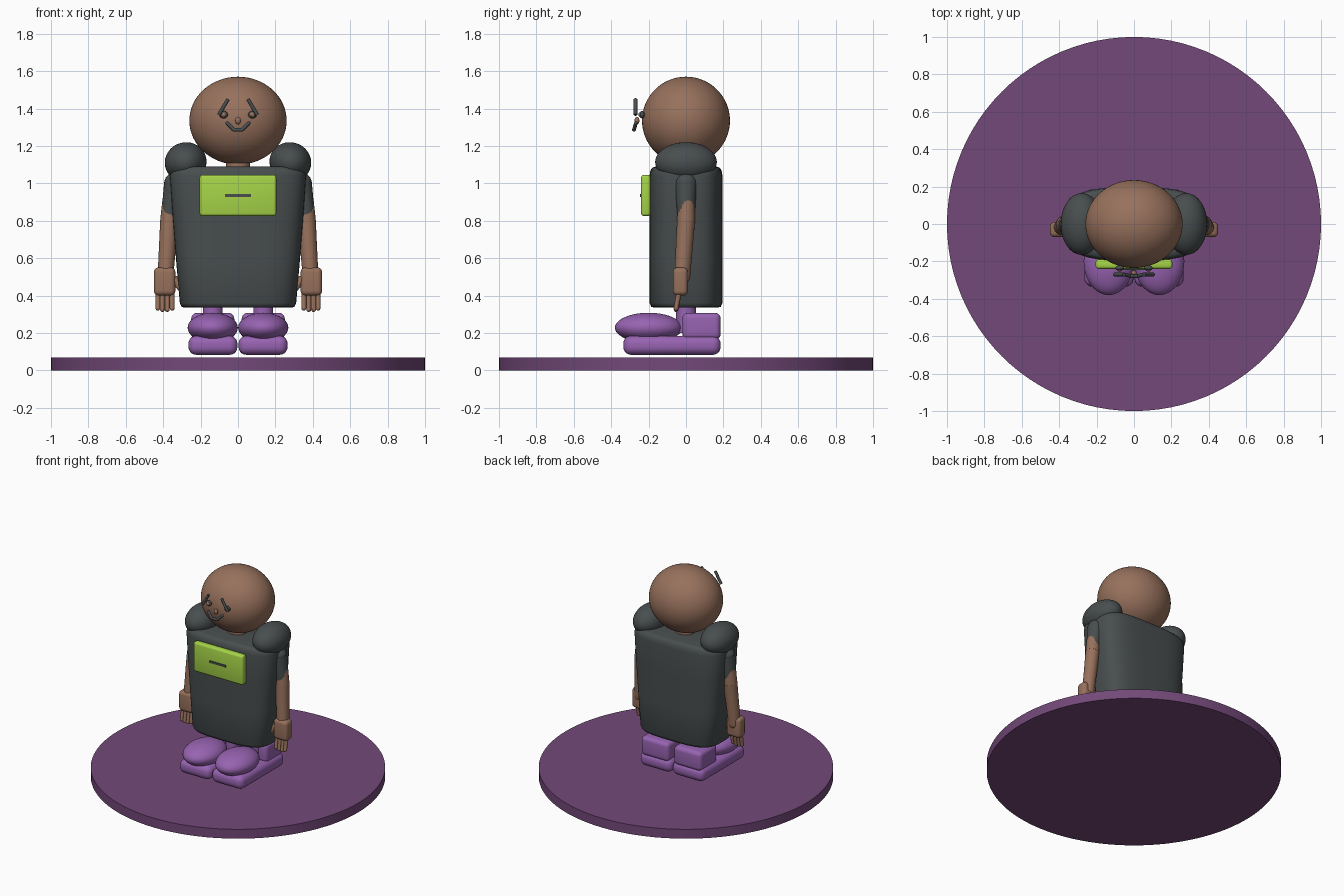
import bpy, bmesh, math
from mathutils import Vector, Matrix

if "Cube" in bpy.data.objects:
    bpy.data.objects.remove(bpy.data.objects["Cube"])


def material(name, rgb):
    m = bpy.data.materials.new(name)
    m.diffuse_color = (*rgb, 1)
    m.use_nodes = True
    m.node_tree.nodes["Principled BSDF"].inputs["Base Color"].default_value = m.diffuse_color
    return m


SKIN = material("brown skin", (0.31, 0.165, 0.108))
GREY = material("charcoal cloth", (0.065, 0.075, 0.076))
LIME = material("lime panel", (0.38, 0.66, 0.065))
SHOE = material("violet shoes", (0.31, 0.125, 0.44))
BASE = material("plum base", (0.17, 0.066, 0.19))


def finish(name, bm, mat, angle=40):
    bmesh.ops.recalc_face_normals(bm, faces=bm.faces[:])
    me = bpy.data.meshes.new(name)
    bm.to_mesh(me)
    bm.free()
    me.materials.append(mat)
    ob = bpy.data.objects.new(name, me)
    bpy.context.collection.objects.link(ob)
    bpy.ops.object.select_all(action='DESELECT')
    ob.select_set(True)
    bpy.context.view_layer.objects.active = ob
    bpy.ops.object.shade_smooth_by_angle(angle=math.radians(angle))
    return ob


def ellipsoid(name, center, radii, mat, seg=48, roll=0):
    bm = bmesh.new()
    bmesh.ops.create_uvsphere(bm, u_segments=seg, v_segments=seg // 2, radius=1)
    bm.transform(Matrix.Translation(center) @ Matrix.Rotation(roll, 4, 'Y')
                 @ Matrix.Diagonal((*radii, 1)))
    return finish(name, bm, mat)


def box(name, lo, hi, mat, bevel=0.0, seg=5):
    lo, hi = Vector(lo), Vector(hi)
    bm = bmesh.new()
    bmesh.ops.create_cube(bm, size=1)
    bm.transform(Matrix.Translation((lo + hi) / 2) @ Matrix.Diagonal((*(hi - lo), 1)))
    if bevel:
        bmesh.ops.bevel(bm, geom=bm.edges[:], offset=bevel, segments=seg,
                        profile=0.5, affect='EDGES')
    return finish(name, bm, mat)


def rod(name, points, radii, mat, seg=20, caps=True):
    """Tapered tube along points with round joints and ends."""
    bm = bmesh.new()
    pts = [Vector(p) for p in points]
    for a, b, ra, rb in zip(pts, pts[1:], radii, radii[1:]):
        d = b - a
        m = Matrix.Translation((a + b) / 2) @ d.to_track_quat('Z', 'Y').to_matrix().to_4x4()
        bmesh.ops.create_cone(bm, cap_ends=True, segments=seg, radius1=ra, radius2=rb,
                              depth=d.length, matrix=m)
    if caps:
        for p, r in zip(pts, radii):
            bmesh.ops.create_uvsphere(bm, u_segments=seg, v_segments=seg // 2, radius=r * 0.99,
                                      matrix=Matrix.Translation(p))
    return finish(name, bm, mat)


def torso():
    """Rounded-rectangle rings lofted upward, with softened rims."""
    bm = bmesh.new()
    n, power = 64, 2 / 3.4
    rings = []
    for z, rx, ry in [(0.335, 0.285, 0.17), (0.34, 0.302, 0.186), (0.36, 0.311, 0.195),
                      (0.60, 0.332, 0.195), (0.85, 0.352, 0.195), (1.04, 0.365, 0.195),
                      (1.07, 0.36, 0.19), (1.085, 0.345, 0.178), (1.09, 0.325, 0.16)]:
        ring = []
        for i in range(n):
            t = math.tau * i / n
            c, s = math.cos(t), math.sin(t)
            ring.append(bm.verts.new((rx * math.copysign(abs(c) ** power, c),
                                      ry * math.copysign(abs(s) ** power, s), z)))
        rings.append(ring)
    for a, b in zip(rings, rings[1:]):
        for i in range(n):
            j = (i + 1) % n
            bm.faces.new((a[i], a[j], b[j], b[i]))
    bm.faces.new(rings[0][::-1])
    bm.faces.new(rings[-1])
    return finish("torso", bm, GREY, 60)


# Round stand
bm = bmesh.new()
bmesh.ops.create_cone(bm, cap_ends=True, segments=96, radius1=1, radius2=1, depth=0.07,
                      matrix=Matrix.Translation((0, 0, 0.035)))
finish("stand", bm, BASE)

# Body, neck and head
torso()
rod("neck", [(0, 0, 1.05), (0, 0, 1.18)], [0.065, 0.065], SKIN, 32, False)
ellipsoid("head", (0, 0, 1.335), (0.26, 0.235, 0.235), SKIN, 64)

# Chest panel with slot
box("chest_panel", (-0.205, -0.24, 0.825), (0.205, -0.19, 1.045), LIME, 0.015, 3)
box("panel_slot", (-0.07, -0.245, 0.927), (0.07, -0.238, 0.943), GREY)

# Nose and mouth
ellipsoid("nose", (0, -0.262, 1.335), (0.015, 0.013, 0.02), SKIN, 16)
rod("mouth", [(-0.058, -0.268, 1.322), (-0.022, -0.278, 1.286), (0.022, -0.278, 1.286),
              (0.058, -0.268, 1.322)], [0.01] * 4, GREY, 10)

# Mirrored parts
for s, side in ((-1, "left"), (1, "right")):
    def P(x, y, z):
        return (s * x, y, z)

    def span(name, x0, x1, y0, y1, z0, z1, mat, bevel):
        xs = sorted((s * x0, s * x1))
        box(f"{side}_{name}", (xs[0], y0, z0), (xs[1], y1, z1), mat, bevel)

    # Face details
    ellipsoid(f"{side}_eye", P(0.077, -0.235, 1.367), (0.023, 0.014, 0.02), GREY, 16)
    ellipsoid(f"{side}_pupil", P(0.077, -0.245, 1.367), (0.014, 0.01, 0.013), SKIN, 16)
    rod(f"{side}_brow", [P(0.053, -0.27, 1.45), P(0.103, -0.27, 1.366)],
        [0.01, 0.01], GREY, 10, False)

    # Shoulder, sleeve and arm
    ellipsoid(f"{side}_shoulder", P(0.28, 0, 1.113), (0.112, 0.165, 0.106), GREY, roll=s * 0.3)
    rod(f"{side}_sleeve", [P(0.335, 0, 1.0), P(0.365, 0, 0.83)], [0.06, 0.046], GREY, 24)
    rod(f"{side}_arm", [P(0.36, 0.002, 0.9), P(0.368, 0.0, 0.8), P(0.388, -0.02, 0.5)],
        [0.045, 0.048, 0.042], SKIN, 24)

    # Hand with fingers and thumb
    span("palm", 0.335, 0.45, -0.07, 0.01, 0.40, 0.55, SKIN, 0.025)
    for i, x in enumerate((0.352, 0.378, 0.404, 0.428)):
        tip = 0.325 if i in (1, 2) else 0.332
        rod(f"{side}_finger_{i + 1}", [P(x, -0.035, 0.43), P(x, -0.053, tip)],
            [0.014, 0.013], SKIN, 12)
    rod(f"{side}_thumb", [P(0.338, -0.035, 0.485), P(0.303, -0.045, 0.435)],
        [0.022, 0.018], SKIN, 14)

    # Leg and shoe
    rod(f"{side}_leg", [P(0.135, 0, 0.2), P(0.135, 0, 0.4)], [0.053, 0.053], SHOE, 24, False)
    span("sole", 0.003, 0.265, -0.335, 0.185, 0.083, 0.185, SHOE, 0.042)
    span("heel", 0.02, 0.25, -0.02, 0.185, 0.165, 0.307, SHOE, 0.03)
    ellipsoid(f"{side}_toe", P(0.135, -0.2, 0.228), (0.134, 0.18, 0.08), SHOE)
